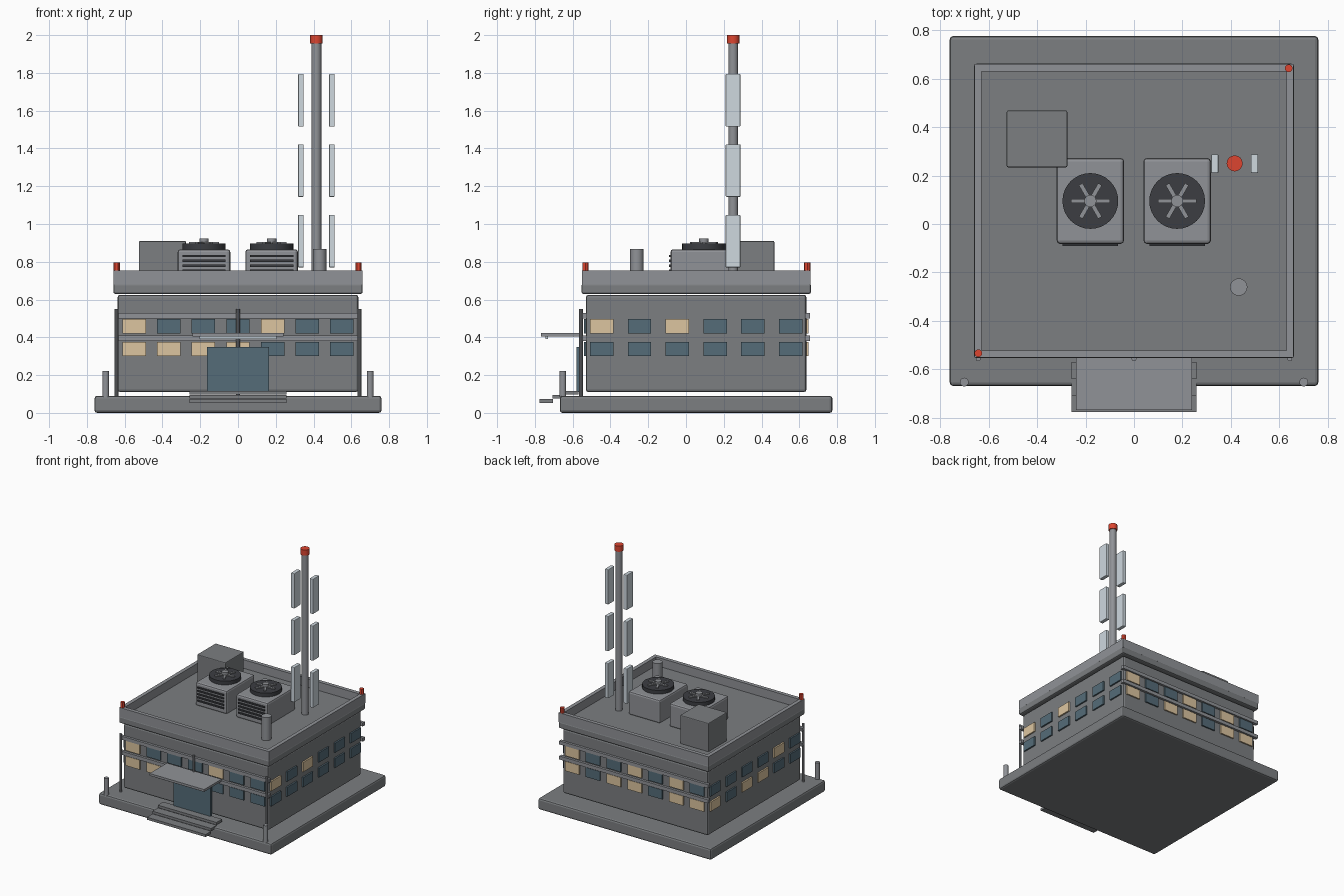
import bpy, math

if "Cube" in bpy.data.objects:
    bpy.data.objects.remove(bpy.data.objects["Cube"])

def material(name, rgb):
    m = bpy.data.materials.new(name)
    m.diffuse_color = (*rgb, 1)
    m.use_nodes = True
    m.node_tree.nodes["Principled BSDF"].inputs["Base Color"].default_value = m.diffuse_color
    return m

WALL = material("wall_grey", (0.20, 0.21, 0.22))
METAL = material("metal_grey", (0.28, 0.29, 0.31))
GLASS = material("blue_glass", (0.09, 0.15, 0.19))
LIT = material("lit_glass", (0.72, 0.56, 0.35))
RED = material("red_light", (0.72, 0.06, 0.03))
DARK = material("dark_metal", (0.045, 0.048, 0.055))
PALE = material("pale_panel", (0.62, 0.69, 0.74))

def finish(name, mat, bevel):
    o = bpy.context.object
    o.name = name
    o.data.materials.append(mat)
    if bevel:
        b = o.modifiers.new("bevel", "BEVEL")
        b.width, b.segments = bevel, 2
    return o

def box(name, x, y, z, mat=WALL, bevel=0):
    """Box from (min, max) ranges."""
    bpy.ops.mesh.primitive_cube_add(size=1, location=[sum(r) / 2 for r in (x, y, z)])
    bpy.context.object.scale = [r[1] - r[0] for r in (x, y, z)]
    bpy.ops.object.transform_apply(location=False, rotation=False, scale=True)
    return finish(name, mat, bevel)

def post(name, x, y, z, r, mat=METAL, sides=16):
    """Upright cylinder."""
    bpy.ops.mesh.primitive_cylinder_add(vertices=sides, radius=r, depth=z[1] - z[0],
                                        location=(x, y, sum(z) / 2))
    o = finish(name, mat, 0)
    bpy.ops.object.shade_smooth_by_angle()
    return o

def around(c, h):
    return (c - h, c + h)

# Ground slab, main block, cornice
CY = 0.054
box("base_slab", (-0.76, 0.76), (-0.668, 0.775), (0, 0.09), bevel=0.014)
box("main_block", (-0.638, 0.638), around(CY, 0.584), (0.11, 0.625), bevel=0.014)
box("roof_cornice", (-0.66, 0.66), around(CY, 0.607), (0.63, 0.685), bevel=0.01)

# Parapet walls
for s in (-1, 1):
    box("parapet_side", around(s * 0.643, 0.015), around(CY, 0.605), (0.68, 0.753), METAL)
    box("parapet_end", (-0.63, 0.63), around(CY + s * 0.59, 0.015), (0.68, 0.753), METAL)

# Windows: lit columns per wall for the upper and lower row
ROWS = [(0.42, 0.497), (0.30, 0.375)]
LIT_ENDS = {-1: [{0, 4}, {0, 1, 2, 3}], 1: [{1, 3, 6}, {0, 1, 3, 4, 6}]}
LIT_SIDES = {1: [{0, 2}, set()], -1: [{1}, {2, 3, 5}]}
for s in (-1, 1):
    for row, z in enumerate(ROWS):
        for i in range(7):
            box("end_window", around((i - 3) * 0.183, 0.062), around(CY + s * 0.585, 0.01), z,
                LIT if i in LIT_ENDS[s][row] else GLASS)
        for i in range(6):
            box("side_window", around(s * 0.64, 0.01), around(-0.446 + i * 0.2, 0.062), z,
                LIT if i in LIT_SIDES[s][row] else GLASS)
    # Ledges along front and back walls
    for z in (0.515, 0.395):
        box("wall_ledge", (-0.655, 0.655), around(CY + s * 0.59, 0.013), around(z, 0.014), METAL)

# Front downpipes and bollards
for x in (-0.643, 0, 0.643):
    post("downpipe", x, -0.556, (0.09, 0.55), 0.01, sides=10)
for x in (-0.70, 0.70):
    post("bollard", x, -0.652, (0.085, 0.222), 0.018)

# Entrance: door, canopy, steps
box("door", (-0.163, 0.163), (-0.58, -0.562), (0.11, 0.35), GLASS)
box("canopy", (-0.24, 0.24), (-0.768, -0.55), (0.405, 0.423), METAL)
box("canopy_light", (-0.205, 0.205), (-0.743, -0.73), (0.39, 0.405), PALE)
for i in range(3):
    y = -0.775 + i * 0.068
    box("step", (-0.258, 0.258), (y, y + 0.07), (0.053 + i * 0.022, 0.073 + i * 0.022))

# Rooftop cooling units with louvres and fans
for x in (-0.18, 0.178):
    y = 0.095
    box("cooling_unit", around(x, 0.139), around(y, 0.177), (0.68, 0.866), METAL, 0.014)
    for i in range(5):
        box("louvre", around(x, 0.115), (-0.091, -0.075), around(0.727 + i * 0.026, 0.006), DARK)
    post("fan_housing", x, y, (0.865, 0.896), 0.115, DARK, 32)
    post("fan_hub", x, y, (0.89, 0.922), 0.025)
    for k in range(3):
        blade = box("fan_blade", around(x, 0.08), around(y, 0.009), (0.893, 0.904), METAL)
        blade.rotation_euler.z = k * math.pi / 3

# Roof hatch room and vent
box("roof_box", (-0.525, -0.275), (0.234, 0.468), (0.68, 0.91), bevel=0.006)
post("vent_pipe", 0.432, -0.26, (0.68, 0.868), 0.036)

# Antenna mast with panels and beacon
post("mast", 0.415, 0.25, (0.68, 1.955), 0.026)
post("mast_beacon", 0.415, 0.25, (1.955, 2.0), 0.033, RED)
for s in (-1, 1):
    for z in (0.909, 1.283, 1.655):
        box("antenna_panel", around(0.415 + s * 0.082, 0.015), around(0.249, 0.039),
            around(z, 0.139), PALE, 0.004)

# Corner warning lights
for x, y in ((-0.642, -0.533), (0.638, 0.642)):
    post("corner_light", x, y, (0.75, 0.795), 0.016, RED, 12)
